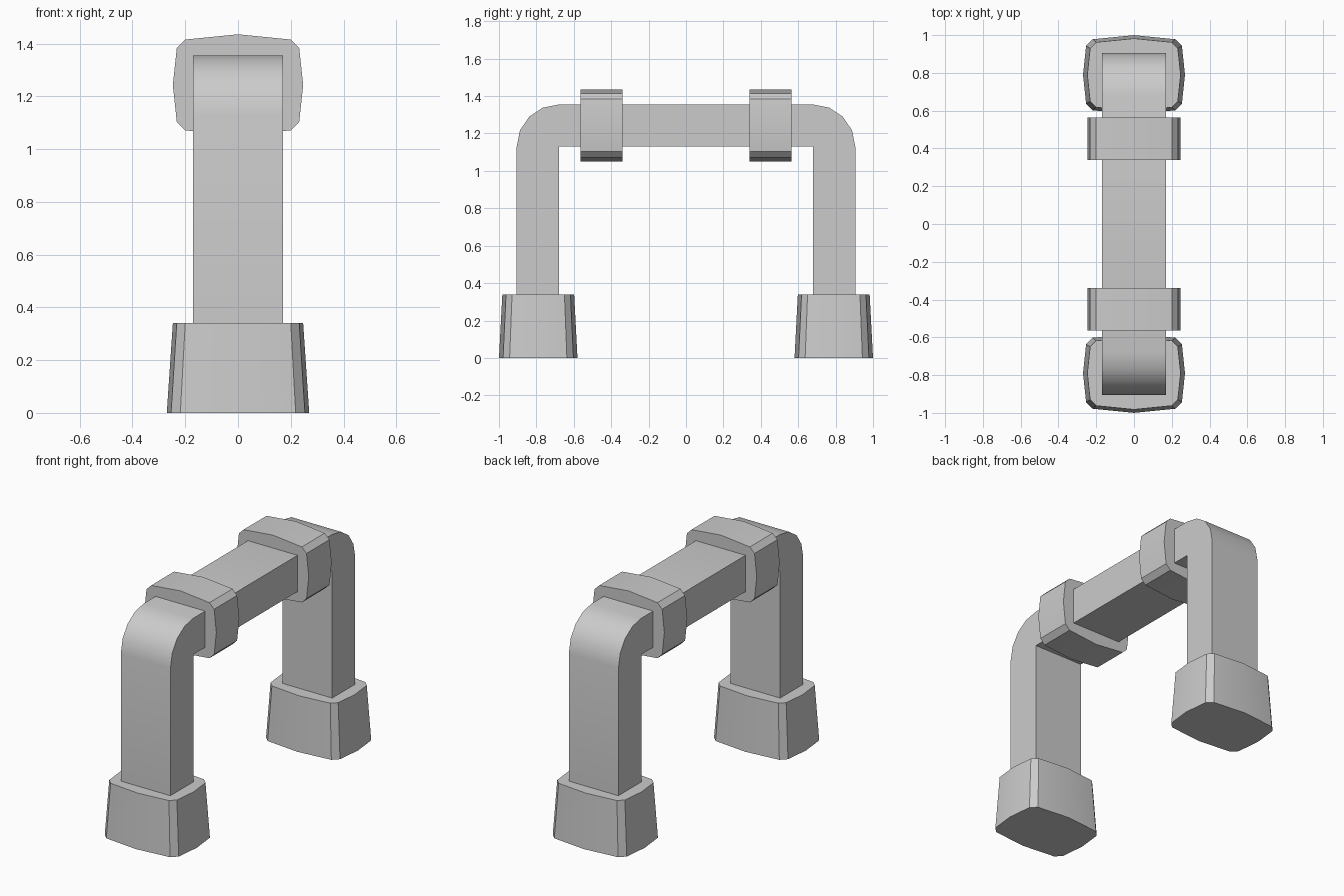
import bpy, bmesh, math
from mathutils import Vector

if "Cube" in bpy.data.objects:
    bpy.data.objects.remove(bpy.data.objects["Cube"])


def loft(name, rings, angle):
    """Closed solid through matching rings of points."""
    bm = bmesh.new()
    loops = [[bm.verts.new(p) for p in ring] for ring in rings]
    n = len(loops[0])
    for a, b in zip(loops, loops[1:]):
        for i in range(n):
            bm.faces.new((a[i], a[(i + 1) % n], b[(i + 1) % n], b[i]))
    bm.faces.new(loops[0][::-1])
    bm.faces.new(loops[-1])
    bmesh.ops.recalc_face_normals(bm, faces=bm.faces)
    mesh = bpy.data.meshes.new(name)
    bm.to_mesh(mesh)
    bm.free()
    obj = bpy.data.objects.new(name, mesh)
    bpy.context.collection.objects.link(obj)
    bpy.ops.object.select_all(action='DESELECT')
    obj.select_set(True)
    bpy.context.view_layer.objects.active = obj
    bpy.ops.object.shade_smooth_by_angle(angle=math.radians(angle))
    return obj


# Bulged twelve-sided cross-section shared by feet and collars
quarter = [(0.247, 0), (0.232, 0.14), (0.2, 0.172), (0, 0.192)]
half = quarter + [(-x, v) for x, v in quarter[-2::-1]]
section = half + [(x, -v) for x, v in half[-2:0:-1]]

# Bent square tube: outer outline with rounded corners, sharp inner corners
Y, Z, T, W, BASE = 0.68, 1.13, 0.225, 0.17, 0.30
outer = [(Y + T, BASE)]
for i in range(5):
    a = math.radians(22.5 * i)
    outer.append((Y + T * math.cos(a), Z + T * math.sin(a)))
right = [(Y, Z), (Y, BASE)] + outer
profile = right + [(-y, z) for y, z in right[::-1]]
loft("arched_bar", [[(x, y, z) for y, z in profile] for x in (-W, W)], 35)

for side, label in ((-1, "front"), (1, "back")):
    # Tapered foot
    loft(label + "_foot",
         [[(x * s, side * 0.79 + v * s, z) for x, v in section]
          for z, s in ((0, 1.093), (0.34, 1.0))], 35)
    # Collar around the horizontal bar
    loft(label + "_collar",
         [[(x, side * y, 1.243 + v) for x, v in section]
          for y in (0.34, 0.565)], 35)
